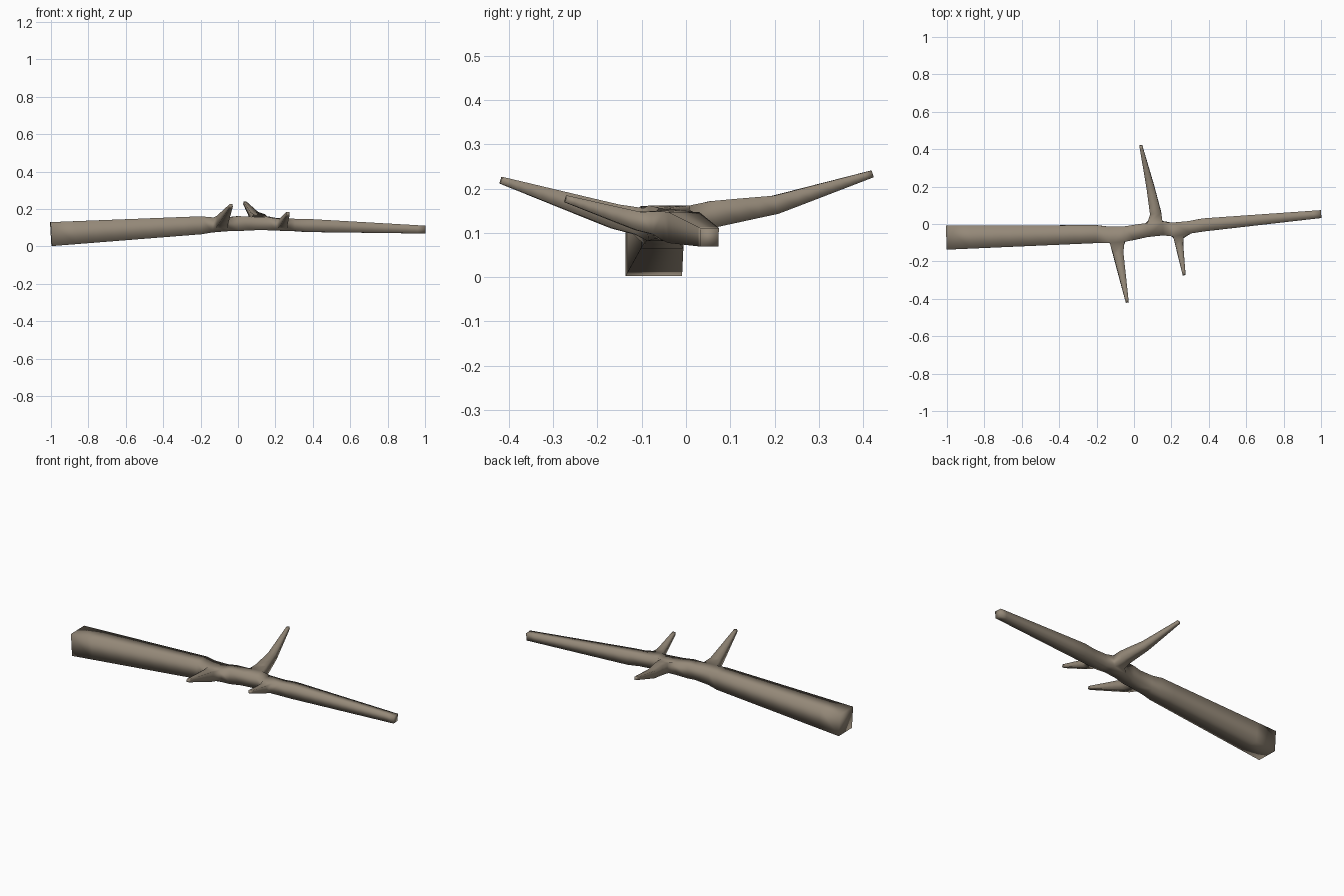
import bpy

# Skeleton nodes: (x, y, z, radius)
nodes = [
    (-1.00, -0.073, 0.066, 0.064), (-0.20, -0.054, 0.113, 0.048),
    (-0.09, -0.054, 0.117, 0.040), (0.00, -0.045, 0.122, 0.040),
    (0.12, -0.025, 0.123, 0.038), (0.235, -0.028, 0.117, 0.036),
    (0.37, -0.005, 0.112, 0.035), (1.00, 0.053, 0.090, 0.021),
    # twig tips and mid joints
    (-0.084, -0.16, 0.137, 0.028), (-0.036, -0.418, 0.219, 0.008),
    (0.115, 0.06, 0.142, 0.030), (0.087, 0.20, 0.163, 0.021), (0.036, 0.42, 0.233, 0.008),
    (0.242, -0.11, 0.127, 0.021), (0.268, -0.272, 0.177, 0.008),
]
edges = [(i, i + 1) for i in range(7)]                      # main limb
edges += [(2, 8), (8, 9), (4, 10), (10, 11), (11, 12), (5, 13), (13, 14)]  # twigs

mesh = bpy.data.meshes.new("branch")
mesh.from_pydata([n[:3] for n in nodes], edges, [])
branch = bpy.data.objects.new("branch", mesh)
bpy.context.collection.objects.link(branch)
bpy.context.view_layer.objects.active = branch
branch.select_set(True)

# Skin the skeleton into square-section wood
skin = branch.modifiers.new("skin", 'SKIN')
skin.use_smooth_shade = True
skin.branch_smoothing = 0.3
for i, sv in enumerate(mesh.skin_vertices[0].data):
    sv.radius = (nodes[i][3],) * 2
    sv.use_root = i == 0
bpy.ops.object.modifier_apply(modifier="skin")
bpy.ops.object.shade_smooth_by_angle(angle=1.75)

# Weathered bark colour
bark = bpy.data.materials.new("bark")
bark.diffuse_color = (0.30, 0.25, 0.19, 1)
branch.data.materials.append(bark)
